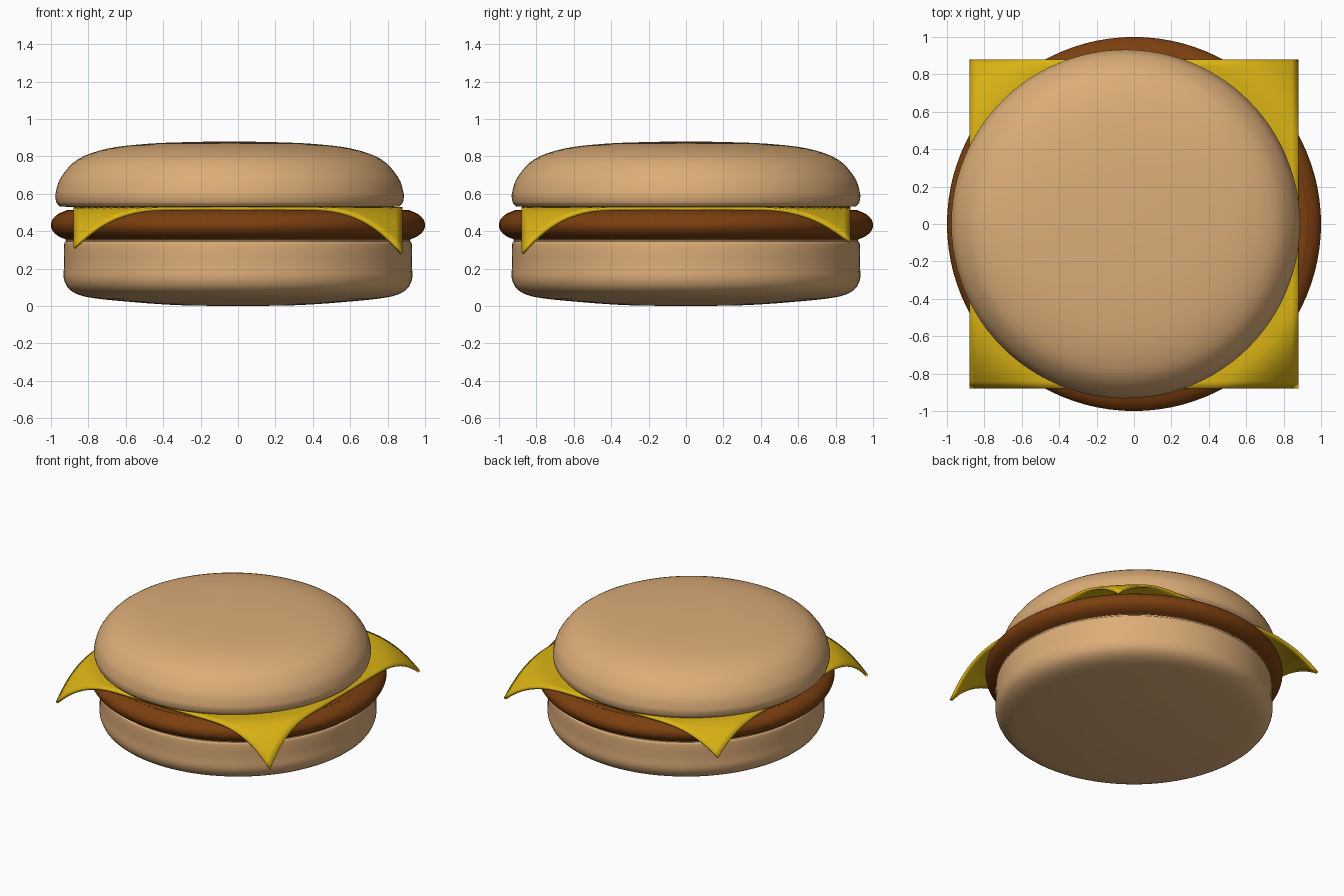
import bpy, bmesh, math
from mathutils import Vector

cube = bpy.data.objects.get("Cube")
if cube:
    bpy.data.objects.remove(cube, do_unlink=True)


def material(name, rgb):
    mat = bpy.data.materials.new(name)
    mat.use_nodes = True
    mat.diffuse_color = (*rgb, 1)
    mat.node_tree.nodes["Principled BSDF"].inputs["Base Color"].default_value = (*rgb, 1)
    return mat


bread = material("toasted bread", (0.72, 0.42, 0.19))
meat = material("grilled meat", (0.20, 0.05, 0.005))
yellow = material("cheese yellow", (0.70, 0.45, 0.007))


def finish(bm, name, mat):
    bmesh.ops.recalc_face_normals(bm, faces=bm.faces)
    mesh = bpy.data.meshes.new(name)
    bm.to_mesh(mesh)
    bm.free()
    mesh.materials.append(mat)
    obj = bpy.data.objects.new(name, mesh)
    bpy.context.collection.objects.link(obj)
    bpy.ops.object.select_all(action="DESELECT")
    obj.select_set(True)
    bpy.context.view_layer.objects.active = obj
    return obj


def smooth_path(points, steps=4):
    """Catmull-Rom curve through the points."""
    pts = [Vector(p) for p in points]
    pts = [pts[0]] + pts + [pts[-1]]
    path = []
    for a, b, c, d in zip(pts, pts[1:], pts[2:], pts[3:]):
        for i in range(steps):
            t = i / steps
            path.append(b + 0.5 * t * ((c - a) + t * ((2*a - 5*b + 4*c - d)
                                                     + t * (3*(b - c) + d - a))))
    return path + [pts[-1]]


def lathe(name, profile, mat, x=0, sides=96):
    """Turn a (radius, height) profile about a vertical axis."""
    bm = bmesh.new()
    verts = [bm.verts.new((max(p.x, 0), 0, p.y)) for p in smooth_path(profile)]
    edges = [bm.edges.new(pair) for pair in zip(verts, verts[1:])]
    bmesh.ops.spin(bm, geom=verts + edges, cent=(0, 0, 0), axis=(0, 0, 1),
                   angle=math.tau, steps=sides, use_merge=True)
    bmesh.ops.remove_doubles(bm, verts=bm.verts, dist=0.0005)
    obj = finish(bm, name, mat)
    obj.location.x = x
    bpy.ops.object.shade_smooth_by_angle(angle=math.radians(50))
    return obj


# Bottom bun: straight sides, rounded rims
lathe("bottom_bun", [(0, 0), (0.3, 0.004), (0.55, 0.02), (0.79, 0.045), (0.89, 0.08),
                     (0.93, 0.14), (0.93, 0.22), (0.93, 0.32), (0.92, 0.345),
                     (0.88, 0.36), (0.5, 0.36), (0, 0.36)], bread)

# Patty: disc with an elliptical rim
rim = [(0.88 + 0.12 * math.cos(a), 0.433 + 0.08 * math.sin(a))
       for a in (math.pi * (i / 8 - 0.5) for i in range(9))]
lathe("patty", [(0, 0.353), (0.5, 0.353)] + rim + [(0.5, 0.513), (0, 0.513)], meat)

# Top bun: low dome, set slightly off centre
lathe("top_bun", [(0, 0.528), (0.5, 0.528), (0.86, 0.53), (0.915, 0.54), (0.93, 0.57),
                  (0.929, 0.61), (0.9, 0.69), (0.81, 0.785), (0.65, 0.842),
                  (0.43, 0.868), (0.2, 0.877), (0, 0.88)], bread, x=-0.045)

# Cheese: thin square sheet with corners that droop by differing amounts
bm = bmesh.new()
bmesh.ops.create_grid(bm, x_segments=48, y_segments=48, size=0.88)
for v in bm.verts:
    x, y = v.co.x, v.co.y
    droop = 2.3 - 0.4 * y + 0.2 * x
    v.co.z = 0.53 - droop * max(0, math.hypot(x, y) - 0.95) ** 2
cheese = finish(bm, "cheese_slice", yellow)
solid = cheese.modifiers.new("thickness", "SOLIDIFY")
solid.thickness = 0.018
solid.offset = -1 if cheese.data.polygons[0].normal.z > 0 else 1
bpy.ops.object.shade_smooth_by_angle(angle=math.radians(40))
